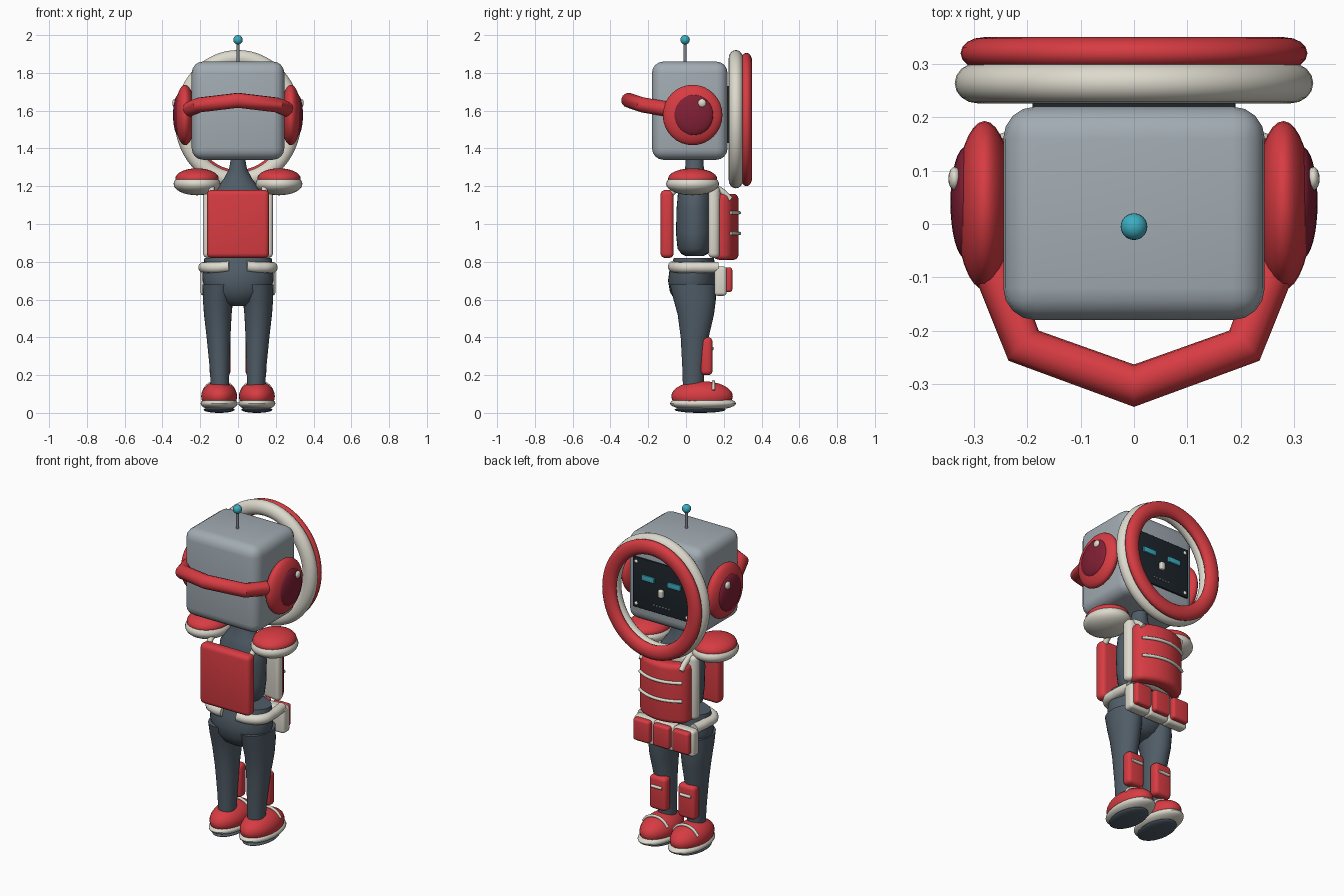
import bpy, bmesh, math
from mathutils import Matrix, Vector

if "Cube" in bpy.data.objects:
    bpy.data.objects.remove(bpy.data.objects["Cube"], do_unlink=True)


def colour(name, r, g, b):
    m = bpy.data.materials.new(name)
    m.use_nodes = True
    m.diffuse_color = (r, g, b, 1)
    m.node_tree.nodes["Principled BSDF"].inputs["Base Color"].default_value = (r, g, b, 1)
    return m


RED = colour("red", .68, .045, .055)
BURGUNDY = colour("burgundy", .22, .014, .035)
WHITE = colour("off white", .72, .70, .61)
GREY = colour("head grey", .36, .41, .45)
SLATE = colour("slate suit", .08, .108, .135)
BLACK = colour("screen black", .012, .018, .025)
TEAL = colour("teal", .045, .42, .53)
STEEL = colour("steel", .22, .23, .26)
SIDES = (("left", 1), ("right", -1))


def finish(name, bm, mat):
    bmesh.ops.recalc_face_normals(bm, faces=bm.faces[:])
    me = bpy.data.meshes.new(name)
    bm.to_mesh(me)
    bm.free()
    ob = bpy.data.objects.new(name, me)
    bpy.context.collection.objects.link(ob)
    me.materials.append(mat)
    for o in bpy.context.selected_objects:
        o.select_set(False)
    bpy.context.view_layer.objects.active = ob
    ob.select_set(True)
    bpy.ops.object.shade_smooth_by_angle(angle=math.radians(40))
    return ob


def ball(name, mat, loc, radii, segs=32):
    bm = bmesh.new()
    bmesh.ops.create_uvsphere(bm, u_segments=segs, v_segments=segs // 2, radius=1)
    bmesh.ops.scale(bm, vec=radii, verts=bm.verts)
    bmesh.ops.translate(bm, vec=loc, verts=bm.verts)
    return finish(name, bm, mat)


def box(name, mat, lo, hi, bevel=0.0, bend=0.0):
    """Rounded box; bend pulls the sides back along y."""
    lo, hi = Vector(lo), Vector(hi)
    bm = bmesh.new()
    bmesh.ops.create_cube(bm, size=1)
    bmesh.ops.scale(bm, vec=hi - lo, verts=bm.verts)
    bmesh.ops.translate(bm, vec=(lo + hi) / 2, verts=bm.verts)
    if bevel:
        bmesh.ops.bevel(bm, geom=bm.edges[:], offset=bevel, segments=4,
                        profile=0.5, affect='EDGES')
    if bend:
        for i in range(1, 14):
            bmesh.ops.bisect_plane(bm, geom=bm.verts[:] + bm.edges[:] + bm.faces[:],
                                   plane_co=(lo.x + (hi.x - lo.x) * i / 14, 0, 0),
                                   plane_no=(1, 0, 0))
        for v in bm.verts:
            v.co.y -= bend * (v.co.x / hi.x) ** 2
    return finish(name, bm, mat)


def loft(name, mat, rings, n=32):
    """Skin of ellipses given as (z, x, y, rx, ry)."""
    bm = bmesh.new()
    loops = []
    for z, x, y, rx, ry in rings:
        loops.append([bm.verts.new((x + rx * math.cos(math.tau * i / n),
                                    y + ry * math.sin(math.tau * i / n), z)) for i in range(n)])
    for a, b in zip(loops, loops[1:]):
        for i in range(n):
            bm.faces.new((a[i], a[(i + 1) % n], b[(i + 1) % n], b[i]))
    bm.faces.new(loops[0])
    bm.faces.new(loops[-1])
    return finish(name, bm, mat)


def tube(name, mat, points, radius, smooth=True):
    """Round tube along a path, bezier or straight."""
    cu = bpy.data.curves.new(name, 'CURVE')
    cu.dimensions = '3D'
    cu.bevel_depth, cu.bevel_resolution, cu.use_fill_caps = radius, 4, True
    sp = cu.splines.new('BEZIER' if smooth else 'POLY')
    pts = sp.bezier_points if smooth else sp.points
    pts.add(len(points) - 1)
    for p, co in zip(pts, points):
        if smooth:
            p.co = co
            p.handle_left_type = p.handle_right_type = 'AUTO'
        else:
            p.co = (*co, 1)
    tmp = bpy.data.objects.new(name, cu)
    bpy.context.collection.objects.link(tmp)
    bpy.context.view_layer.update()
    me = bpy.data.meshes.new_from_object(tmp.evaluated_get(bpy.context.evaluated_depsgraph_get()))
    bpy.data.objects.remove(tmp)
    bm = bmesh.new()
    bm.from_mesh(me)
    bpy.data.meshes.remove(me)
    bmesh.ops.remove_doubles(bm, verts=bm.verts[:], dist=1e-5)
    return finish(name, bm, mat)


def hoop(name, mat, y, z, rx, rz, thick, depth, n=56, m=16):
    """Oval hoop standing in the xz plane."""
    bm = bmesh.new()
    grid = []
    for i in range(n):
        a = math.tau * i / n
        row = []
        for j in range(m):
            b = math.tau * j / m
            row.append(bm.verts.new(((rx + thick * math.cos(b)) * math.cos(a),
                                     y + depth * math.sin(b),
                                     z + (rz + thick * math.cos(b)) * math.sin(a))))
        grid.append(row)
    for i in range(n):
        for j in range(m):
            p, q, k = grid[i], grid[(i + 1) % n], (j + 1) % m
            bm.faces.new((p[j], q[j], q[k], p[k]))
    return finish(name, bm, mat)


# Head and antenna
box("head", GREY, (-.245, -.18, 1.34), (.245, .22, 1.86), .06)
tube("antenna_rod", STEEL, [(0, -.005, 1.84), (0, -.005, 1.97)], .008, False)
ball("antenna_tip", TEAL, (0, -.005, 1.975), (.025,) * 3, 24)

# Face screen
box("face_screen", BLACK, (-.19, .21, 1.43), (.19, .23, 1.73), .004)
for side, s in SIDES:
    box(side + "_eye", TEAL, (s * .087 - .042, .225, 1.605), (s * .087 + .042, .24, 1.637), .004)
    for row, z in (("upper", 1.705), ("lower", 1.455)):
        ball(f"{side}_{row}_bolt", WHITE, (s * .168, .23, z), (.011, .008, .011), 12)
box("nose", WHITE, (-.015, .225, 1.535), (.015, .25, 1.58), .007)
for i in range(6):
    ball(f"mouth_dot_{i + 1}", STEEL, ((i - 2.5) * .02, .23, 1.475), (.007, .005, .006), 8)

# Helmet hoops
hoop("helmet_rim", WHITE, .264, 1.555, .293, .323, .043, .038)
hoop("helmet_front_ring", RED, .32, 1.553, .282, .31, .043, .03)

# Ear pads and the headband behind the head
for side, s in SIDES:
    ball(side + "_ear_pad", RED, (s * .28, .035, 1.577), (.054, .158, .16))
    ball(side + "_ear_cap", BURGUNDY, (s * .315, .04, 1.577), (.029, .105, .108))
    ball(side + "_ear_glint", WHITE, (s * .336, .085, 1.64), (.012, .022, .022), 16)
tube("headband", RED, [(.275, -.05, 1.60), (.207, -.228, 1.63), (0, -.303, 1.655),
                       (-.207, -.228, 1.63), (-.275, -.05, 1.60)], .04, False)

# Torso, neck, chest armour and backpack
loft("torso", SLATE, [(.83, 0, .045, .07, .045), (.842, 0, .045, .105, .07),
                      (.87, 0, .045, .13, .09), (.95, 0, .045, .14, .098),
                      (1.08, 0, .045, .145, .095), (1.16, 0, .045, .135, .088),
                      (1.2, 0, .045, .105, .075), (1.24, 0, .045, .075, .06),
                      (1.29, 0, .045, .048, .05), (1.36, 0, .045, .035, .045)])
box("chest_backing", WHITE, (-.185, .135, .82), (.185, .195, 1.2), .025, .022)
box("chest_armour", RED, (-.16, .19, .81), (.16, .278, 1.16), .028, .06)
for i, z in enumerate((1.06, .95)):
    tube(f"chest_piping_{i + 1}", WHITE,
         [(x / 50, .282 - .06 * (x / 8) ** 2, z) for x in range(-7, 8)], .009)
box("backpack", RED, (-.165, -.135, .82), (.165, -.065, 1.18), .026)
for side, s in SIDES:
    tube(side + "_strap", WHITE, [(s * .14, -.08, 1.16), (s * .14, -.03, 1.2), (s * .14, .1, 1.21),
                                  (s * .135, .18, 1.18), (s * .13, .235, 1.13)], .016)

# Shoulder caps
for side, s in SIDES:
    ball(side + "_shoulder_base", WHITE, (s * .217, .035, 1.212), (.124, .14, .06))
    ball(side + "_shoulder_cap", RED, (s * .217, .035, 1.24), (.115, .13, .055))

# Hips, legs and belt
loft("hips", SLATE, [(.565, 0, .035, .05, .05), (.59, 0, .035, .11, .09),
                     (.64, 0, .035, .17, .12), (.7, 0, .033, .188, .128),
                     (.76, 0, .035, .186, .122), (.82, 0, .042, .178, .106)])
for side, s in SIDES:
    loft(side + "_leg", SLATE, [(.1, s * .095, .037, .046, .052), (.25, s * .098, .04, .053, .06),
                                (.4, s * .103, .046, .063, .074), (.52, s * .107, .052, .073, .096),
                                (.6, s * .106, .046, .08, .112), (.68, s * .1, .036, .088, .122)])
    tube(side + "_belt", WHITE, [(s * .045, -.068, .775), (s * .11, -.055, .77),
                                 (s * .17, -.015, .77), (s * .18, .07, .77),
                                 (s * .17, .17, .77)], .029)

# Belt pouches
for name, x in (("left", .13), ("middle", 0), ("right", -.13)):
    box(name + "_pouch", WHITE, (x - .068, .15, .62), (x + .068, .215, .775), .018)
    box(name + "_pouch_flap", RED, (x - .054, .2, .64), (x + .054, .245, .77), .014)

# Shin guards and shoes
for side, s in SIDES:
    x = s * .095
    box(side + "_shin_guard", RED, (x - .056, .078, .2), (x + .056, .14, .4), .022)
    tube(side + "_shin_piping", WHITE, [(x - .035, .14, .34), (x + .035, .14, .34)], .009, False)
    x = s * .1
    ball(side + "_shoe_tread", SLATE, (x, .075, .017), (.082, .135, .017))
    ball(side + "_shoe_sole", WHITE, (x, .09, .05), (.098, .175, .038))
    ball(side + "_shoe_upper", RED, (x, .085, .088), (.095, .163, .08))
    tube(side + "_shoe_piping", WHITE,
         [(x + .087 * math.cos(t), .145, .09 + .077 * math.sin(t))
          for t in (math.pi * k / 8 for k in range(1, 8))], .008)
